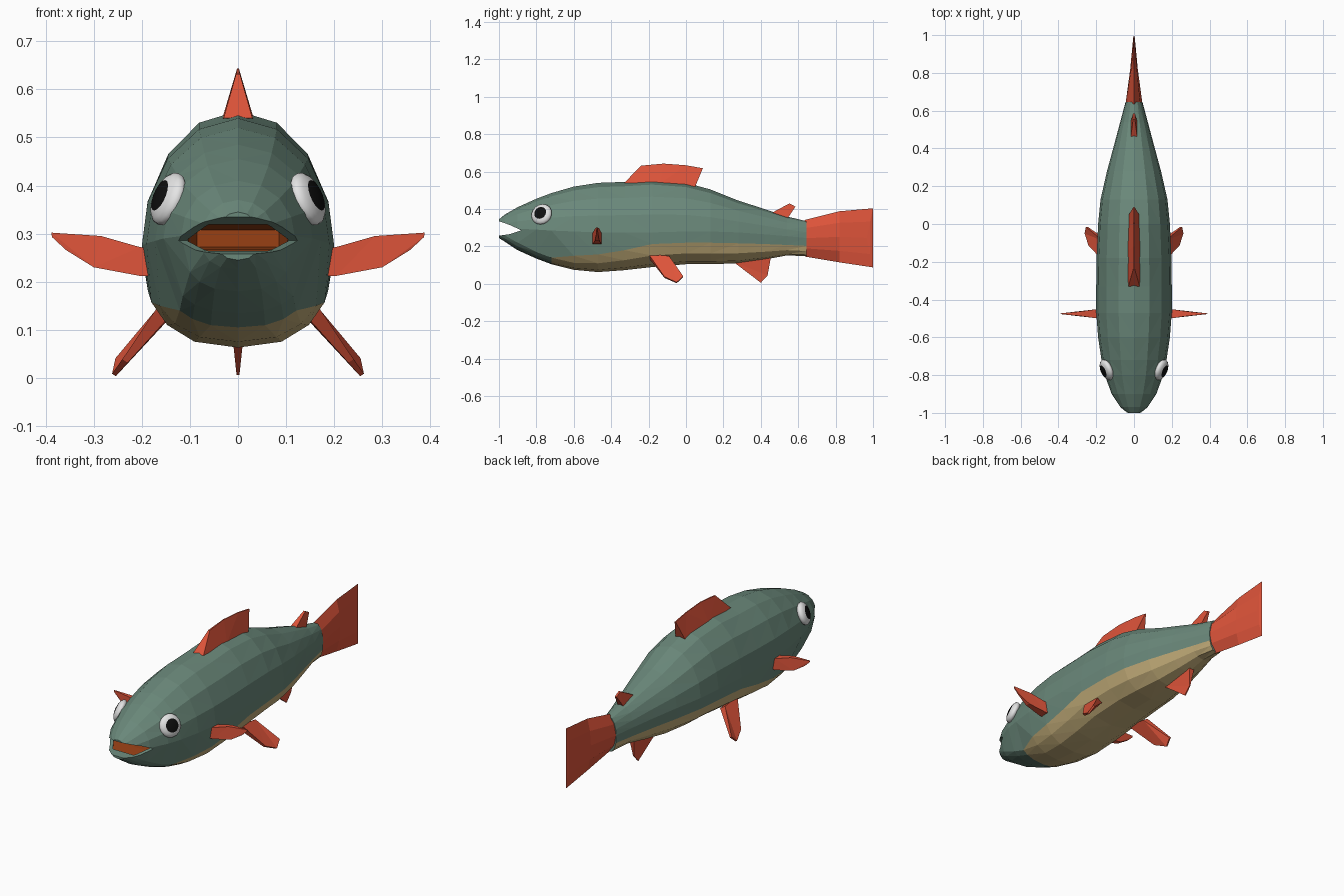
import bpy, bmesh, math
from mathutils import Vector, Matrix

if "Cube" in bpy.data.objects:
    bpy.data.objects.remove(bpy.data.objects["Cube"])


def material(name, rgb):
    m = bpy.data.materials.new(name)
    lin = [(c / 255 / 12.92) if c < 10 else ((c / 255 + 0.055) / 1.055) ** 2.4 for c in rgb]
    m.diffuse_color = (*lin, 1)
    m.use_nodes = True
    m.node_tree.nodes["Principled BSDF"].inputs["Base Color"].default_value = m.diffuse_color
    return m


GREEN = material("scale green", (106, 136, 122))
TAN = material("belly tan", (196, 174, 122))
RED = material("fin red", (222, 84, 58))
MOUTH = material("mouth brown", (152, 64, 20))
WHITE = material("eye white", (228, 228, 228))
BLACK = material("pupil black", (14, 14, 14))


def finish(name, bm, mats):
    bmesh.ops.recalc_face_normals(bm, faces=bm.faces)
    me = bpy.data.meshes.new(name)
    bm.to_mesh(me)
    bm.free()
    for m in mats:
        me.materials.append(m)
    ob = bpy.data.objects.new(name, me)
    bpy.context.collection.objects.link(ob)
    return ob


def loft(rings, rule=None):
    """Skin closed rings of points; rule(ring, segment) gives a material index."""
    bm = bmesh.new()
    vs = [[bm.verts.new(p) for p in r] for r in rings]
    n = len(vs[0])
    for i in range(len(vs) - 1):
        for j in range(n):
            k = (j + 1) % n
            f = bm.faces.new((vs[i][j], vs[i][k], vs[i + 1][k], vs[i + 1][j]))
            f.material_index = rule(i, j) if rule else 0
    bm.faces.new(vs[0])
    bm.faces.new(vs[-1])
    return bm


def mirrored(half):
    """Half ring from top centre to bottom centre -> full ring."""
    return half + [(-x, y, z) for x, y, z in half[-2:0:-1]]


# Body: y, top, bottom, half width, height of widest point, belly line
ROWS = [
    (-1.0, .345, .245, .045, .295, .275), (-.97, .370, .226, .077, .295, .260),
    (-.90, .410, .180, .118, .295, .220), (-.80, .455, .135, .155, .290, .170),
    (-.72, .485, .105, .172, .285, .140), (-.60, .520, .075, .190, .280, .150),
    (-.47, .540, .063, .200, .275, .157), (-.33, .545, .073, .200, .275, .180),
    (-.18, .555, .090, .198, .275, .213), (0, .540, .105, .190, .280, .220),
    (.13, .505, .105, .177, .280, .220), (.28, .445, .110, .143, .275, .217),
    (.42, .400, .130, .105, .265, .213), (.54, .360, .152, .073, .255, .208),
    (.645, .335, .148, .045, .245, .203)]


def body_ring(y, top, bot, w, mid, belly):
    half = []
    for a in (90, 66, 43, 20, 0):
        a = math.radians(a)
        half.append((w * math.cos(a) if a < 1.5 else 0, y, mid + (top - mid) * math.sin(a)))
    s = (mid - belly) / (mid - bot)
    for t in (s, s + (1 - s) * .5, s + (1 - s) * .87, 1):
        half.append((w * (1 - t ** 2.5) ** .4 if t < 1 else 0, y, mid - (mid - bot) * t))
    return mirrored(half)


def body_colour(i, j):
    return 1 if 5 <= j <= 10 and ROWS[i][0] > -.73 else 0


bm = loft([body_ring(*r) for r in ROWS], body_colour)
bmesh.ops.triangulate(bm, faces=[f for f in bm.faces if len(f.verts) == 4])
body = finish("body", bm, [GREEN, TAN, MOUTH])

# Open jaws: a wedge between the lips, then a hollow behind it
WEDGE = [(-.88, .286), (-.94, .314), (-1.02, .342), (-1.02, .255), (-.94, .266)]
jaw_gap = finish("jaw_gap", loft([[(x, y, z) for y, z in WEDGE] for x in (-.3, .3)]),
                 [GREEN, TAN, MOUTH])


def box_ring(y, w, lo, hi):
    return [(-w, y, lo), (w, y, lo), (w, y, hi), (-w, y, hi)]


hollow = [box_ring(-.955, .06, .259, .321), box_ring(-.885, .104, .268, .318),
          box_ring(-.79, .085, .272, .308)]
mouth_hollow = finish("mouth_hollow", loft(hollow, lambda i, j: 2), [GREEN, TAN, MOUTH])
for f in mouth_hollow.data.polygons:
    f.material_index = 2

bpy.context.view_layer.objects.active = body
for cutter in (jaw_gap, mouth_hollow):
    cutter.hide_render = True
    mod = body.modifiers.new(cutter.name, 'BOOLEAN')
    mod.operation = 'DIFFERENCE'
    mod.solver = 'EXACT'
    mod.object = cutter
    bpy.ops.object.modifier_apply(modifier=mod.name)
for cutter in (jaw_gap, mouth_hollow):
    bpy.data.objects.remove(cutter)


# Fins: outline points with a half thickness at each point
def fin(name, outline, offset):
    """outline: list of (point, half thickness); offset: thickness direction."""
    bm = bmesh.new()
    d = Vector(offset)
    a = [bm.verts.new(Vector(p) + d * t) for p, t in outline]
    b = [bm.verts.new(Vector(p) - d * t) for p, t in outline]
    bm.faces.new(a)
    bm.faces.new(b[::-1])
    n = len(a)
    for i in range(n):
        k = (i + 1) % n
        bm.faces.new((a[i], b[i], b[k], a[k]))
    bmesh.ops.triangulate(bm, faces=bm.faces)
    return finish(name, bm, [RED])


def centre_fin(name, pts):
    fin(name, [((0, y, z), t) for y, z, t in pts], (1, 0, 0))


centre_fin("dorsal_fin", [(-.33, .54, .03), (-.24, .632, .004), (-.12, .643, .002),
                          (0, .634, .002), (.09, .618, .003), (.045, .51, .03),
                          (-.14, .535, .034)])
centre_fin("adipose_fin", [(.45, .375, .018), (.553, .43, .005), (.585, .413, .005),
                           (.54, .345, .018)])
centre_fin("anal_fin", [(.25, .12, .015), (.40, .006, .003), (.436, .045, .003),
                        (.455, .15, .015)])

for s, side in ((-1, "right"), (1, "left")):
    # Pectoral fin: stands out sideways, thick at the root
    pts = [(.185, .270, .025), (.204, .272, .023), (.285, .295, .012), (.388, .302, .002),
           (.387, .293, .002), (.358, .266, .004), (.30, .23, .012), (.204, .212, .023),
           (.185, .212, .025)]
    fin("pectoral_fin_" + side, [((s * x, -.475, z), t) for x, z, t in pts], (0, 1, 0))

    # Pelvic fin: slopes outward and back
    pts = [(.145, -.20, .15, .018), (.235, -.115, .035, .007), (.258, -.05, .006, .005),
           (.25, -.015, .038, .006), (.15, -.09, .14, .018)]
    fin("pelvic_fin_" + side, [((s * x, y, z), t) for x, y, z, t in pts], (s * .8, 0, .5))

    # Eye: flattened ball set into the head, with a dark cap as pupil
    bm = bmesh.new()
    bmesh.ops.create_uvsphere(bm, u_segments=16, v_segments=10, radius=1)
    for f in bm.faces:
        f.material_index = 1 if f.calc_center_median().z > .8 else 0
        f.smooth = True
    normal = Vector((s * .85, -.36, .36)).normalized()
    place = (Matrix.Translation((s * .145, -.772, .372))
             @ normal.to_track_quat('Z', 'Y').to_matrix().to_4x4()
             @ Matrix.Diagonal((.058, .058, .026, 1)))
    bmesh.ops.transform(bm, matrix=place, verts=bm.verts)
    finish("eye_" + side, bm, [WHITE, BLACK])

# Tail: y, top, bottom, half thickness, notch depth
TAIL = [(.635, .342, .146, .045, 0), (.82, .388, .115, .02, 0), (.965, .404, .088, .006, .035)]
rings = []
for y, top, bot, w, notch in TAIL:
    mid, h = (top + bot) / 2, (top - bot) / 2
    rings.append(mirrored([(w * u, y + notch * abs(v), mid + h * v) for u, v in
                           ((0, 1), (.75, .55), (1, 0), (.75, -.55), (0, -1))]))
bm = loft(rings)
bmesh.ops.triangulate(bm, faces=[f for f in bm.faces if len(f.verts) > 4])
finish("tail_fin", bm, [RED])
